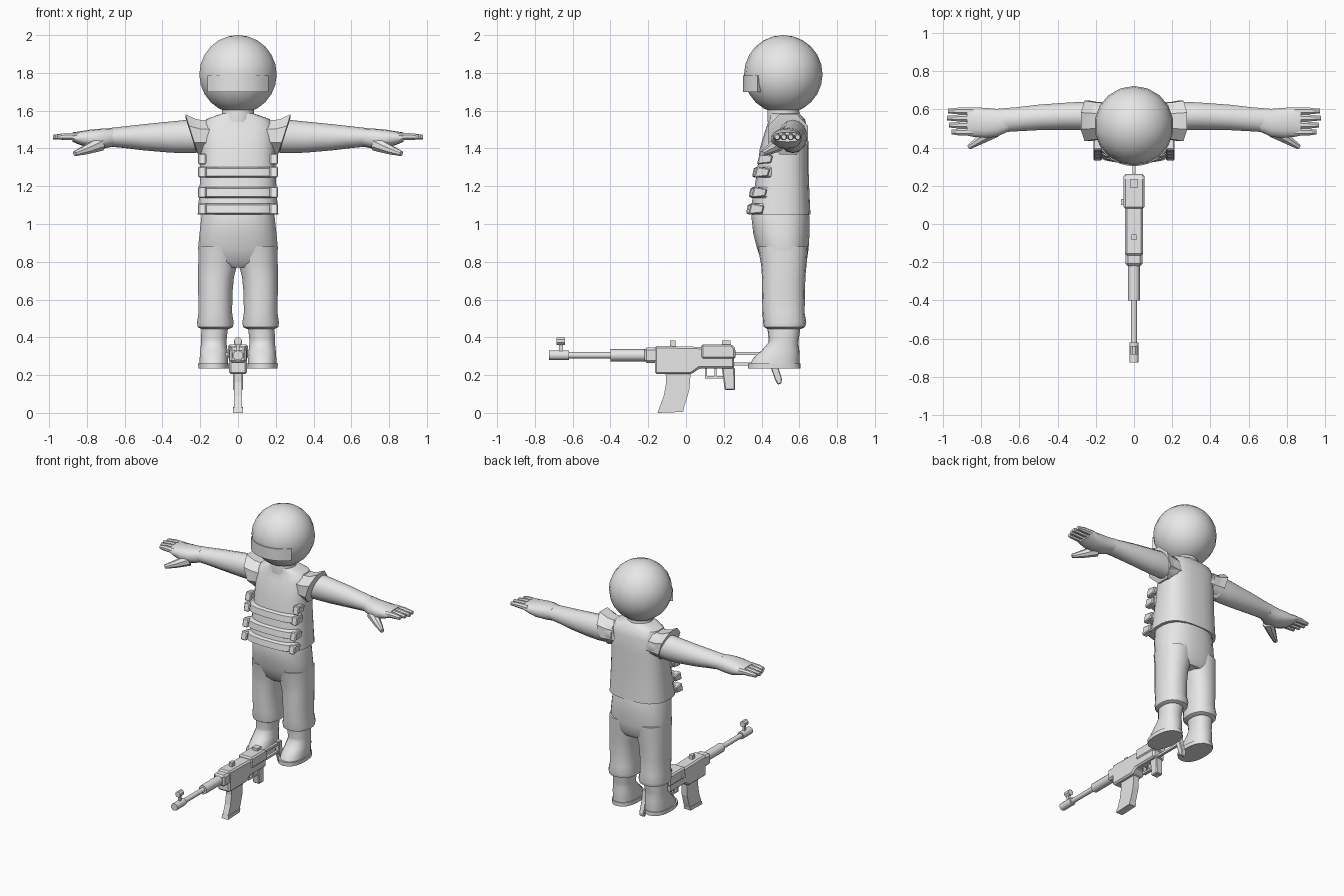
import bpy, bmesh, math
from mathutils import Vector

grey = bpy.data.materials.new("plain grey")
grey.diffuse_color = (0.8, 0.8, 0.8, 1)


def finish(name, bm, smooth=None, bevel=0):
    bmesh.ops.recalc_face_normals(bm, faces=bm.faces[:])
    me = bpy.data.meshes.new(name)
    bm.to_mesh(me)
    bm.free()
    me.materials.append(grey)
    ob = bpy.data.objects.new(name, me)
    bpy.context.collection.objects.link(ob)
    if bevel:
        m = ob.modifiers.new("chamfer", 'BEVEL')
        m.width, m.segments, m.limit_method = bevel, 1, 'ANGLE'
    if smooth:
        bpy.ops.object.select_all(action='DESELECT')
        ob.select_set(True)
        bpy.context.view_layer.objects.active = ob
        bpy.ops.object.shade_smooth_by_angle(angle=math.radians(smooth))
    return ob


def skin(bm, rings):
    """Bridge vertex rings of equal length and cap both ends."""
    loops = [[bm.verts.new(p) for p in r] for r in rings]
    n = len(loops[0])
    for a, b in zip(loops, loops[1:]):
        for i in range(n):
            j = (i + 1) % n
            bm.faces.new((a[i], a[j], b[j], b[i]))
    bm.faces.new(loops[0])
    bm.faces.new(loops[-1])


def oval(n, p):
    for i in range(n):
        a = 2 * math.pi * (i + 0.5) / n
        c, s = math.cos(a), math.sin(a)
        yield (math.copysign(abs(c) ** (2 / p), c), math.copysign(abs(s) ** (2 / p), s))


def loft_z(name, rings, n=20, p=2.0, smooth=40):
    """Rings: z, centre x, half width, front y, back y."""
    bm = bmesh.new()
    skin(bm, [[(cx + rx * u, (f + b) / 2 + (b - f) / 2 * v, z) for u, v in oval(n, p)]
              for z, cx, rx, f, b in rings])
    return finish(name, bm, smooth)


def loft_x(name, side, rings, n=14, p=2.0, tilt=0, smooth=40):
    """Rings: x, front y, back y, bottom z, top z; tilt leans the rings outward."""
    bm = bmesh.new()
    skin(bm, [[(side * (x + tilt * (t - b) / 2 * v), (f + k) / 2 + (k - f) / 2 * u,
                (b + t) / 2 + (t - b) / 2 * v) for u, v in oval(n, p)]
              for x, f, k, b, t in rings])
    return finish(name, bm, smooth)


def tube(name, pts, radii, n=8, smooth=40):
    """Round bar through a straight or gently bent path."""
    pts = [Vector(p) for p in pts]
    q = (pts[-1] - pts[0]).to_track_quat('Z', 'Y')
    bm = bmesh.new()
    skin(bm, [[p + q @ Vector((r * u, r * v, 0)) for u, v in oval(n, 2)]
              for p, r in zip(pts, radii)])
    return finish(name, bm, smooth)


def plate(name, outline, half, bevel=0, x=0):
    """Side outline (y, z) given thickness along x."""
    bm = bmesh.new()
    skin(bm, [[(x + s * half, y, z) for y, z in outline] for s in (-1, 1)])
    return finish(name, bm, None, bevel)


def block(name, y0, y1, z0, z1, half, bevel=0, x=0):
    return plate(name, [(y0, z0), (y1, z0), (y1, z1), (y0, z1)], half, bevel, x)


# Helmet
bm = bmesh.new()
bmesh.ops.create_uvsphere(bm, u_segments=18, v_segments=12, radius=0.208)
bmesh.ops.translate(bm, verts=bm.verts[:], vec=(0, 0.515, 1.792))
finish("helmet", bm, 50)

# Visor wrapped round the front of the helmet
bm = bmesh.new()
arc = [math.radians(-50 + 100 * i / 10) for i in range(11)]
skin(bm, [[(r * math.sin(a), 0.515 - r * math.cos(a), z)
           for r, z in ((0.212, 1.70), (0.212, 1.785), (0.16, 1.785), (0.16, 1.70))]
          for a in arc])
finish("visor", bm, 30)

loft_z("neck", [(1.54, 0, 0.09, 0.43, 0.61), (1.60, 0, 0.085, 0.43, 0.60),
                (1.64, 0, 0.08, 0.44, 0.60)])

# Vest body
loft_z("vest", [(1.05, 0, 0.215, 0.335, 0.66), (1.15, 0, 0.207, 0.355, 0.655),
                (1.28, 0, 0.20, 0.375, 0.65), (1.40, 0, 0.195, 0.39, 0.65),
                (1.50, 0, 0.195, 0.42, 0.645), (1.555, 0, 0.17, 0.44, 0.63),
                (1.585, 0, 0.085, 0.44, 0.60)], n=24, p=2.7)

# Raised bands across the front of the vest
for i, (z, f) in enumerate(((1.275, 0.35), (1.168, 0.332), (1.08, 0.318))):
    loft_z(f"vest_band_{i + 1}", [(z - 0.03, 0, 0.19, f + 0.015, 0.5),
                                  (z - 0.022, 0, 0.198, f, 0.5),
                                  (z + 0.02, 0, 0.195, f + 0.008, 0.5),
                                  (z + 0.028, 0, 0.187, f + 0.025, 0.5)],
           n=20, p=2.8, smooth=30)

# Hips
loft_z("trouser_hips", [(0.77, 0, 0.14, 0.43, 0.62), (0.80, 0, 0.20, 0.40, 0.64),
                        (0.87, 0, 0.213, 0.375, 0.65), (0.95, 0, 0.205, 0.355, 0.655),
                        (1.04, 0, 0.195, 0.345, 0.655), (1.06, 0, 0.19, 0.35, 0.65)],
       n=24, p=2.4)

for s, tag in ((-1, "left"), (1, "right")):
    # Side pouches at the ends of the bands
    for i, (z, f) in enumerate(((1.345, 0.375), (1.275, 0.36), (1.168, 0.345), (1.08, 0.33))):
        plate(f"{tag}_pouch_{i + 1}", [(f, z - 0.03), (f + 0.075, z - 0.022),
              (f + 0.085, z + 0.018), (f + 0.015, z + 0.03)], 0.022, 0.006, s * 0.19)
    # Flared shoulder cap
    loft_x(f"{tag}_shoulder_cap", s, [(0.13, 0.44, 0.64, 1.38, 1.555),
           (0.19, 0.435, 0.645, 1.375, 1.56), (0.245, 0.425, 0.655, 1.36, 1.59),
           (0.25, 0.45, 0.635, 1.38, 1.57)], n=8, tilt=0.32, smooth=25)
    # Arm
    loft_x(f"{tag}_arm", s, [(0.15, 0.48, 0.64, 1.38, 1.55), (0.28, 0.49, 0.642, 1.375, 1.55),
           (0.36, 0.492, 0.637, 1.378, 1.542), (0.50, 0.49, 0.627, 1.39, 1.528),
           (0.60, 0.485, 0.615, 1.402, 1.517), (0.68, 0.48, 0.608, 1.41, 1.508)])
    # Hand
    loft_x(f"{tag}_hand", s, [(0.66, 0.483, 0.608, 1.41, 1.508), (0.72, 0.455, 0.605, 1.398, 1.505),
           (0.78, 0.45, 0.61, 1.40, 1.50), (0.84, 0.455, 0.613, 1.42, 1.49),
           (0.875, 0.462, 0.612, 1.435, 1.485)], p=2.4)
    for i, (y, tip) in enumerate(((0.592, 0.975), (0.555, 0.98), (0.518, 0.97), (0.482, 0.955))):
        tube(f"{tag}_finger_{i + 1}", [(s * 0.84, y, 1.462), (s * 0.92, y, 1.463), (s * tip, y, 1.46)],
             (0.021, 0.019, 0.013))
    tube(f"{tag}_thumb", [(s * 0.73, 0.49, 1.425), (s * 0.80, 0.445, 1.395), (s * 0.865, 0.403, 1.372)],
         (0.04, 0.027, 0.014))
    # Trouser leg with a gathered cuff
    c = s * 0.12
    loft_z(f"{tag}_trouser_leg", [(0.445, c, 0.075, 0.43, 0.61), (0.455, c, 0.095, 0.412, 0.63),
           (0.48, c, 0.098, 0.408, 0.637), (0.53, c, 0.090, 0.405, 0.628),
           (0.64, c, 0.092, 0.402, 0.63), (0.72, s * 0.116, 0.096, 0.402, 0.632),
           (0.78, s * 0.108, 0.104, 0.398, 0.638), (0.88, s * 0.10, 0.11, 0.38, 0.645)],
           n=18, p=2.3)
    # Boot and sole
    c = s * 0.128
    loft_z(f"{tag}_boot", [(0.255, c, 0.077, 0.34, 0.60), (0.29, c, 0.076, 0.355, 0.60),
           (0.33, c, 0.073, 0.40, 0.60), (0.37, c, 0.068, 0.435, 0.595),
           (0.39, c, 0.069, 0.437, 0.597), (0.46, s * 0.122, 0.071, 0.43, 0.607)], n=18, p=2.3)
    loft_z(f"{tag}_sole", [(0.235, c, 0.083, 0.328, 0.607), (0.262, c, 0.084, 0.328, 0.607)],
           n=18, p=2.3)

# Rifle barrel, gas tube and muzzle
tube("barrel", [(0, -0.64, 0.305), (0, -0.39, 0.305)], (0.017, 0.017), 10)
tube("muzzle", [(0, -0.725, 0.305), (0, -0.62, 0.305)], (0.026, 0.026), 10)
tube("barrel_shroud", [(0, -0.40, 0.305), (0, -0.2, 0.305)], (0.032, 0.032), 10)
block("handguard", -0.22, -0.10, 0.265, 0.345, 0.044, 0.012)
# Hooded front sight
block("front_sight_post", -0.672, -0.652, 0.325, 0.365, 0.008)
tube("front_sight_hood", [(0, -0.685, 0.38), (0, -0.64, 0.38)], (0.021, 0.021), 8, 25)

# Receiver and its cover
plate("receiver", [(-0.165, 0.205), (0.03, 0.205), (0.07, 0.235), (0.255, 0.235),
                   (0.255, 0.345), (-0.165, 0.355)], 0.047, 0.01)
plate("receiver_cover", [(0.08, 0.285), (0.262, 0.285), (0.262, 0.34), (0.245, 0.363),
                         (0.08, 0.363)], 0.054, 0.01)
block("charging_handle", 0.10, 0.13, 0.30, 0.32, 0.012, 0, -0.055)
block("top_notch", -0.085, -0.055, 0.35, 0.382, 0.013)
block("rear_sight", 0.19, 0.235, 0.355, 0.382, 0.022)

# Curved magazine
plate("magazine", [(-0.108, 0.215), (-0.105, 0.16), (-0.118, 0.09), (-0.14, 0.03), (-0.147, 0.0),
                   (-0.02, 0.005), (0.0, 0.06), (0.017, 0.12), (0.025, 0.215)], 0.022)
plate("magazine_foot", [(-0.15, 0.0), (-0.015, 0.005), (-0.01, 0.03), (-0.142, 0.025)], 0.026)

# Trigger guard, trigger and grip
for nm, y0, y1, z0, z1 in (("guard_front", 0.10, 0.112, 0.19, 0.24),
                           ("guard_bottom", 0.10, 0.205, 0.183, 0.195),
                           ("trigger", 0.15, 0.162, 0.195, 0.24)):
    block(nm, y0, y1, z0, z1, 0.012)
plate("grip", [(0.19, 0.24), (0.205, 0.12), (0.26, 0.12), (0.258, 0.24)], 0.026, 0.006)

# Wire stock and butt plate
for nm, z, end in (("upper_stock_wire", 0.315, 0.46), ("lower_stock_wire", 0.258, 0.48)):
    block(nm, 0.25, end, z - 0.008, z + 0.008, 0.009)
plate("butt_plate", [(0.44, 0.335), (0.445, 0.25), (0.47, 0.18), (0.485, 0.15), (0.505, 0.155),
                     (0.508, 0.18), (0.485, 0.25), (0.475, 0.335)], 0.018, 0.004)
